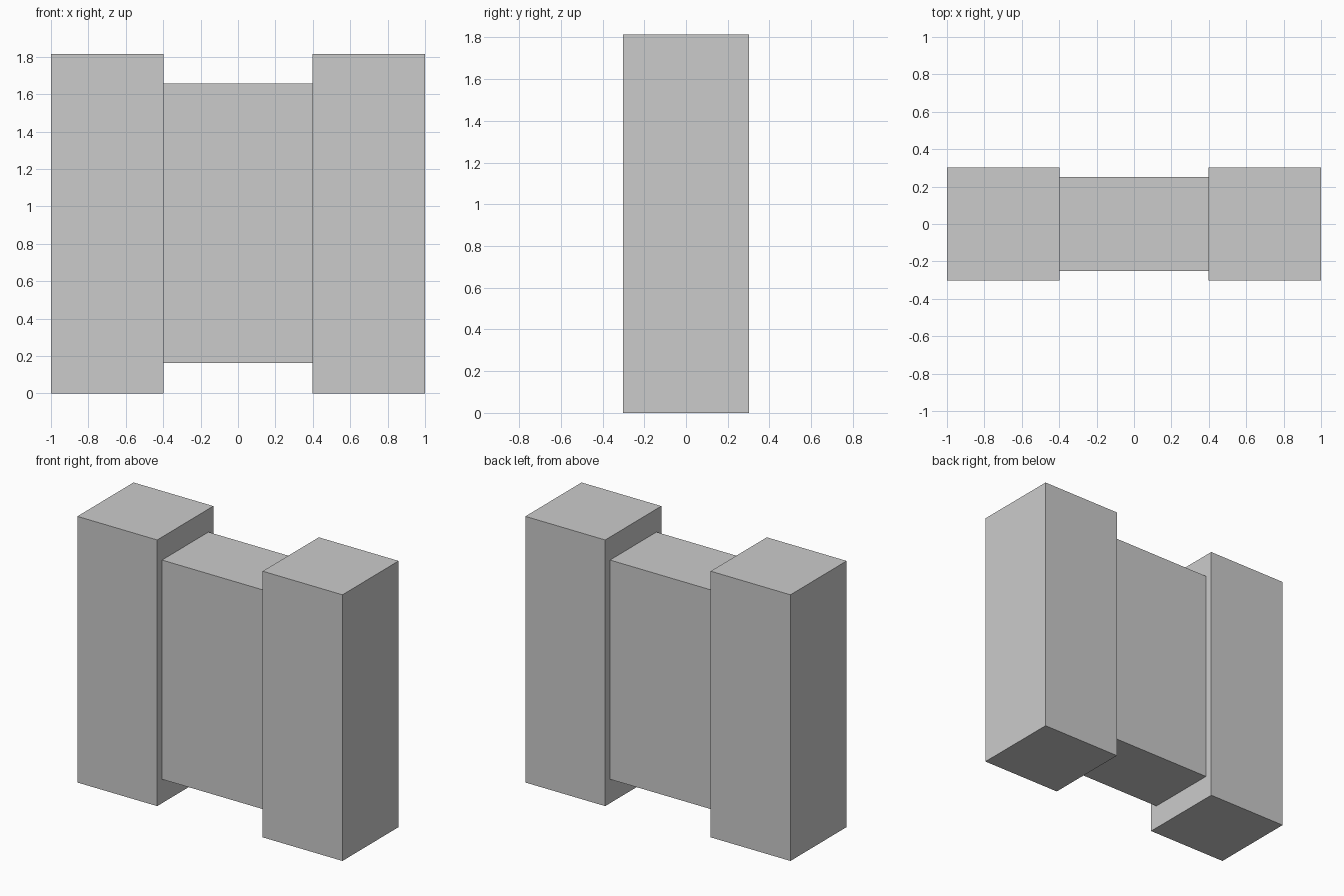
import bpy

if "Cube" in bpy.data.objects:
    bpy.data.objects.remove(bpy.data.objects["Cube"])

# One plain grey for the whole model
grey = bpy.data.materials.new("plain_grey")
grey.diffuse_color = (0.6, 0.6, 0.6, 1.0)
grey.use_nodes = True
grey.node_tree.nodes["Principled BSDF"].inputs["Base Color"].default_value = grey.diffuse_color


def box(name, size, center):
    bpy.ops.mesh.primitive_cube_add(size=1, location=center)
    obj = bpy.context.object
    obj.name = name
    obj.scale = size
    bpy.ops.object.transform_apply(location=False, rotation=False, scale=True)
    obj.data.materials.append(grey)
    return obj


HEIGHT = 1.815

# Two tall square pillars
for side, x in (("left", -0.699), ("right", 0.699)):
    box(side + "_pillar", (0.602, 0.605, HEIGHT), (x, 0, HEIGHT / 2))

# Thinner, shorter panel between the pillars
box("middle_panel", (0.796, 0.5, 1.495), (0, 0, 0.163 + 1.495 / 2))
